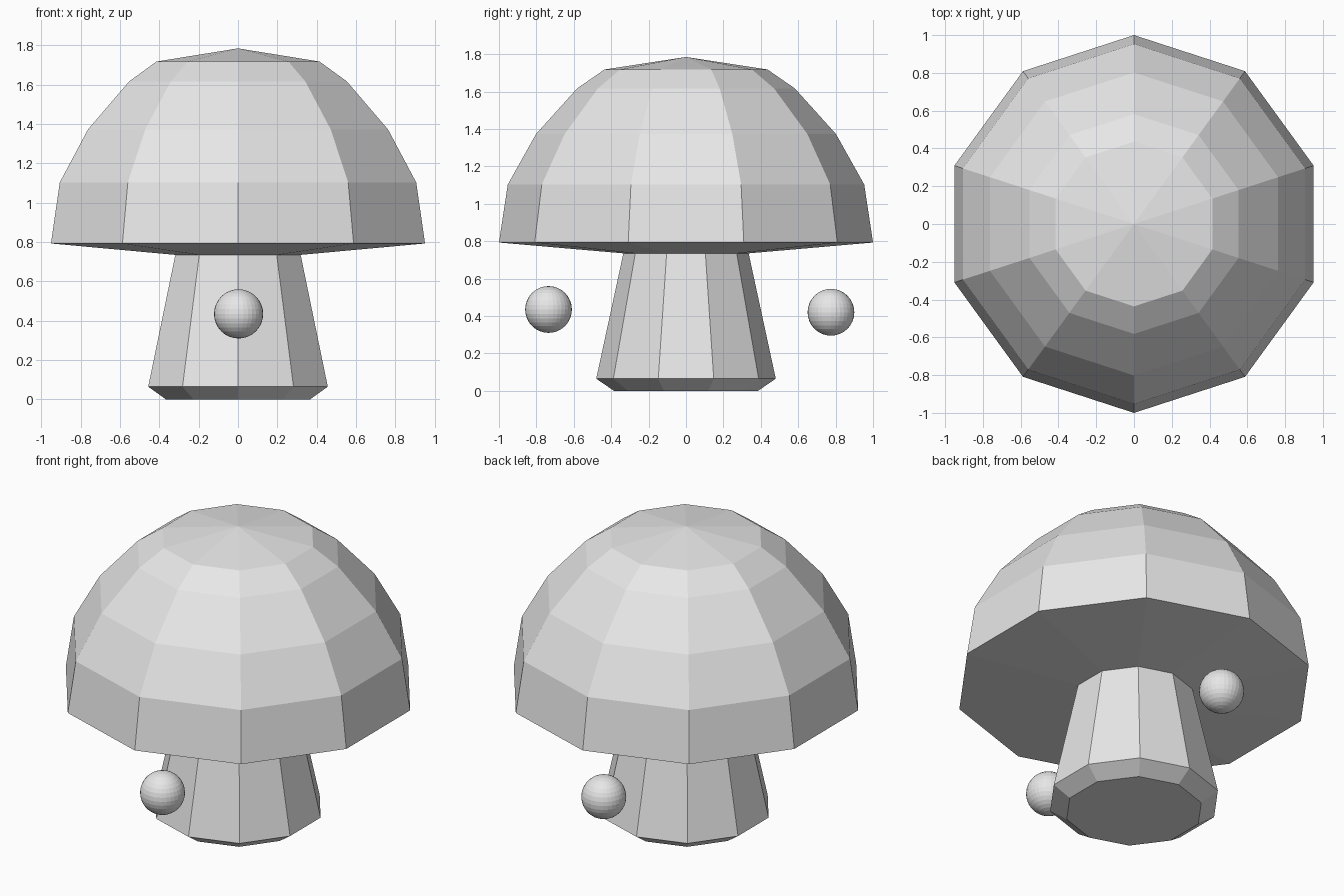
import bpy, bmesh, math

cube = bpy.data.objects.get("Cube")
if cube:
    bpy.data.objects.remove(cube, do_unlink=True)

SIDES = 10

grey = bpy.data.materials.new("light grey")
grey.use_nodes = True
colour = (0.8, 0.8, 0.8, 1)
grey.diffuse_color = colour
grey.node_tree.nodes["Principled BSDF"].inputs["Base Color"].default_value = colour


def finish(name, bm):
    bmesh.ops.recalc_face_normals(bm, faces=bm.faces)
    mesh = bpy.data.meshes.new(name)
    bm.to_mesh(mesh)
    bm.free()
    mesh.materials.append(grey)
    obj = bpy.data.objects.new(name, mesh)
    bpy.context.collection.objects.link(obj)
    return obj


def lathe(name, profile, apex=None):
    """Faceted solid from (radius, height) rings, with a corner facing front."""
    bm = bmesh.new()
    rings = []
    for r, z in profile:
        ring = []
        for i in range(SIDES):
            a = math.tau * i / SIDES - math.pi / 2
            ring.append(bm.verts.new((r * math.cos(a), r * math.sin(a), z)))
        rings.append(ring)
    for low, high in zip(rings, rings[1:]):
        for i in range(SIDES):
            j = (i + 1) % SIDES
            bm.faces.new((low[i], low[j], high[j], high[i]))
    bm.faces.new(rings[0])
    if apex is None:
        bm.faces.new(rings[-1])
    else:
        tip = bm.verts.new((0, 0, apex))
        for i in range(SIDES):
            bm.faces.new((rings[-1][i], rings[-1][(i + 1) % SIDES], tip))
    return finish(name, bm)


def ball(name, centre):
    bm = bmesh.new()
    bmesh.ops.create_uvsphere(bm, u_segments=32, v_segments=16, radius=0.125)
    finish(name, bm).location = centre


# Tapered stem with a bevelled foot
lathe("stem", [(0.385, 0), (0.48, 0.065), (0.335, 0.735)])

# Domed cap with a shallow sloping underside
lathe("cap", [(0.335, 0.735), (1.0, 0.793), (0.953, 1.103), (0.802, 1.373),
              (0.582, 1.617), (0.436, 1.718)], apex=1.785)

# Floating balls before and behind the stem
ball("front_ball", (0.003, -0.735, 0.435))
ball("back_ball", (0.015, 0.775, 0.42))
